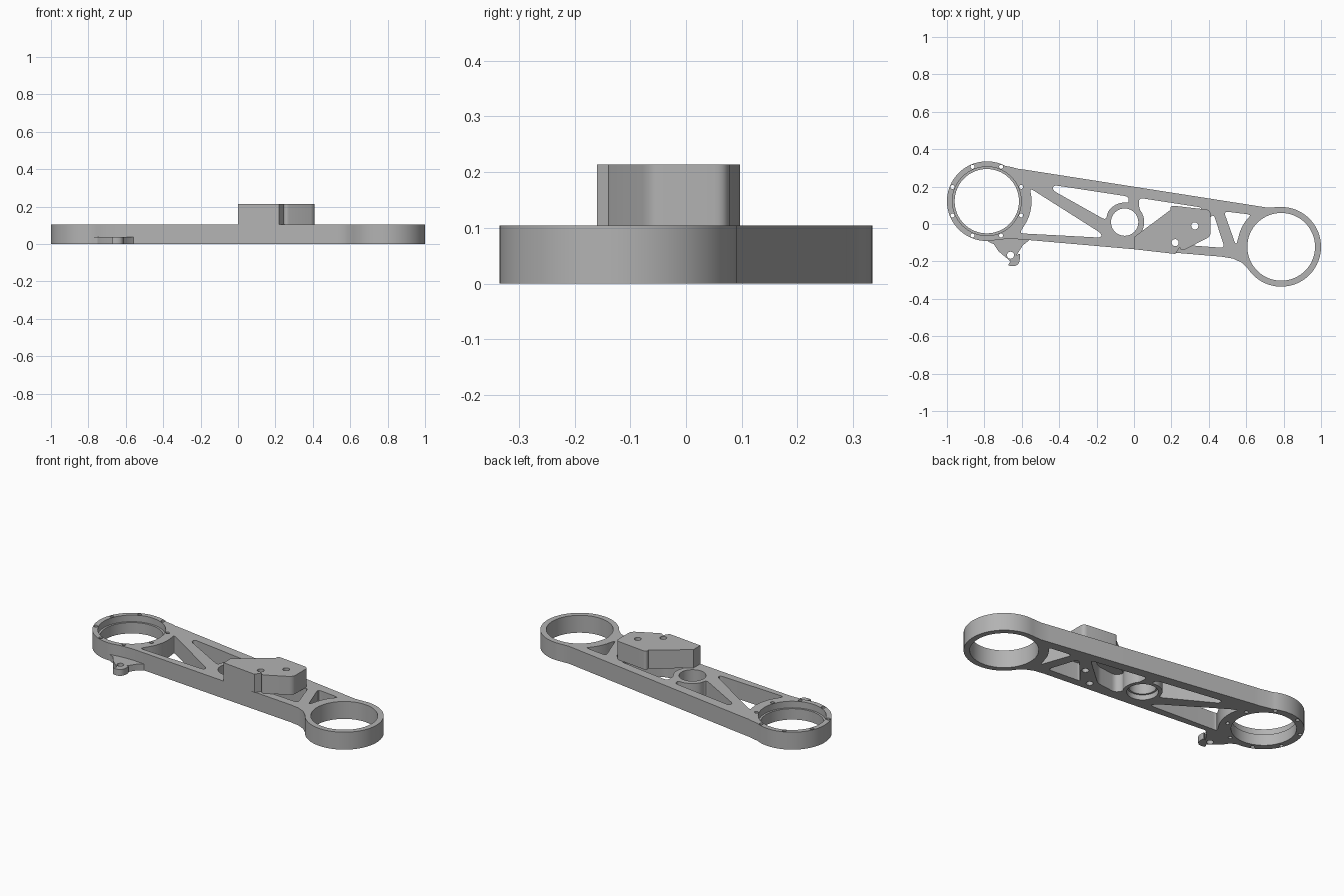
import bpy, bmesh
from math import cos, sin, radians
from mathutils import Vector

cube = bpy.data.objects.get("Cube")
if cube:
    bpy.data.objects.remove(cube, do_unlink=True)

grey = bpy.data.materials.new("machined_grey")
grey.use_nodes = True
COLOUR = (0.45, 0.45, 0.45, 1)
grey.diffuse_color = COLOUR
grey.node_tree.nodes["Principled BSDF"].inputs["Base Color"].default_value = COLOUR

TOP = 0.104
END_A, END_B, BOSS = (-0.787, 0.122), (0.787, -0.122), (-0.05, 0.01)
BOLTS = [(0.325, -0.01), (0.22, -0.1)]
TAB_HOLE = (-0.66, -0.167)


def arc(c, r, a0, a1, n):
    """Points on an arc, angles in degrees."""
    angles = [radians(a0 + (a1 - a0) * i / n) for i in range(n + 1)]
    return [(c[0] + r * cos(a), c[1] + r * sin(a)) for a in angles]


def circle(c, r, n=64):
    return arc(c, r, 0, 360, n)[:-1]


def rounded(points, r, n=5):
    """Round every corner of a polygon."""
    pts = [Vector(p) for p in points]
    out = []
    for i, p in enumerate(pts):
        a, b = pts[i - 1] - p, pts[(i + 1) % len(pts)] - p
        p0 = p + a.normalized() * min(r, a.length * 0.45)
        p1 = p + b.normalized() * min(r, b.length * 0.45)
        for k in range(n + 1):
            t = k / n
            out.append(p0 * (1 - t) ** 2 + p * 2 * t * (1 - t) + p1 * t * t)
    return out


def prisms(name, shapes):
    """One object made of upright prisms: (outline, bottom, top)."""
    bm = bmesh.new()
    for outline, z0, z1 in shapes:
        face = bm.faces.new([bm.verts.new((p[0], p[1], z0)) for p in outline])
        new = bmesh.ops.extrude_face_region(bm, geom=[face])["geom"]
        moved = [v for v in new if isinstance(v, bmesh.types.BMVert)]
        bmesh.ops.translate(bm, verts=moved, vec=(0, 0, z1 - z0))
    bmesh.ops.recalc_face_normals(bm, faces=bm.faces)
    mesh = bpy.data.meshes.new(name)
    bm.to_mesh(mesh)
    bm.free()
    mesh.materials.append(grey)
    ob = bpy.data.objects.new(name, mesh)
    bpy.context.collection.objects.link(ob)
    return ob


def finish(ob, cutters):
    """Cut the holes, then smooth the curved walls."""
    bpy.ops.object.select_all(action="DESELECT")
    bpy.context.view_layer.objects.active = ob
    ob.select_set(True)
    for cutter in cutters:
        mod = ob.modifiers.new("cut", "BOOLEAN")
        mod.operation, mod.solver, mod.object = "DIFFERENCE", "EXACT", cutter
        bpy.ops.object.modifier_apply(modifier=mod.name)
    bpy.ops.object.shade_smooth_by_angle(angle=radians(30))


# Main arm: two ring ends joined by tapering edges
outline = (
    arc(END_B, 0.213, 212, 455, 56)
    + [(0.71, 0.088), (0.66, 0.096), (-0.58, 0.29), (-0.62, 0.295), (-0.652, 0.304)]
    + arc(END_A, 0.213, 62, 284, 52)
    + [(-0.69, -0.081), (-0.64, -0.08), (-0.56, -0.086), (0, -0.135),
       (0.47, -0.175), (0.53, -0.185), (0.575, -0.206)]
)
arm = prisms("arm", [(outline, 0, TOP)])

# Lightening pockets between the braces
pockets = [
    [(-0.175, -0.05), (-0.175, -0.073), (-0.61, -0.05)] + arc(END_A, 0.24, -38, 17, 6),
    [(-0.15, 0.02), (-0.435, 0.18), (-0.43, 0.208), (-0.03, 0.147)]
    + arc(BOSS, 0.105, 78, 150, 6),
    [(0.025, 0.14), (0.37, 0.087), (0.19, -0.07), (0.06, -0.085)]
    + arc(BOSS, 0.105, -35, 42, 6),
    [(0.425, 0.055), (0.485, -0.128), (0.27, -0.112)],
    [(0.545, -0.115), (0.48, 0.068)] + arc(END_B, 0.235, 133, 170, 5),
]
LOW, HIGH = -0.1, 0.4
pocket_cut = prisms("pocket_cutter", [(rounded(p, 0.025), LOW, HIGH) for p in pockets])

# Through bores, bolt holes and the ring of screw holes
screws = arc(END_A, 0.199, 22.5, 337.5, 7)
bore_cut = prisms(
    "bore_cutter",
    [(circle(END_A, 0.172), LOW, HIGH), (circle(END_B, 0.181), LOW, HIGH),
     (circle(BOSS, 0.073), LOW, HIGH)]
    + [(circle(s, 0.011, 16), LOW, HIGH) for s in screws],
)
bolt_cut = prisms("bolt_cutter", [(circle(b, 0.019, 24), LOW, HIGH)
                                  for b in BOLTS + [TAB_HOLE]])

# Stepped seats in the large ring and the small boss
seat_cut = prisms("seat_cutter", [(circle(END_A, 0.184), 0.065, HIGH),
                                  (circle(BOSS, 0.083), LOW, 0.03)])
finish(arm, [pocket_cut, bore_cut, seat_cut, bolt_cut])

# Raised mounting block, flush with the arm's front edge
block = prisms("mounting_block", [(
    [(0, -0.135), (0.22, -0.16)]
    + rounded([(0.25, -0.148), (0.41, -0.066), (0.41, 0.075), (0.19, 0.1)], 0.025)
    + [(0, -0.07)], TOP, 0.214)])
finish(block, [bolt_cut])

# Thin side tab with one hole
tab = prisms("side_tab", [(
    [(-0.78, -0.07), (-0.78, -0.094), (-0.75, -0.108), (-0.725, -0.145)]
    + rounded([(-0.685, -0.225), (-0.615, -0.225), (-0.605, -0.145)], 0.035)
    + [(-0.595, -0.115), (-0.56, -0.086), (-0.575, -0.07), (-0.64, -0.07),
       (-0.72, -0.075)], 0, 0.038)])
finish(tab, [bolt_cut])

for cutter in (pocket_cut, bore_cut, bolt_cut, seat_cut):
    bpy.data.objects.remove(cutter, do_unlink=True)
